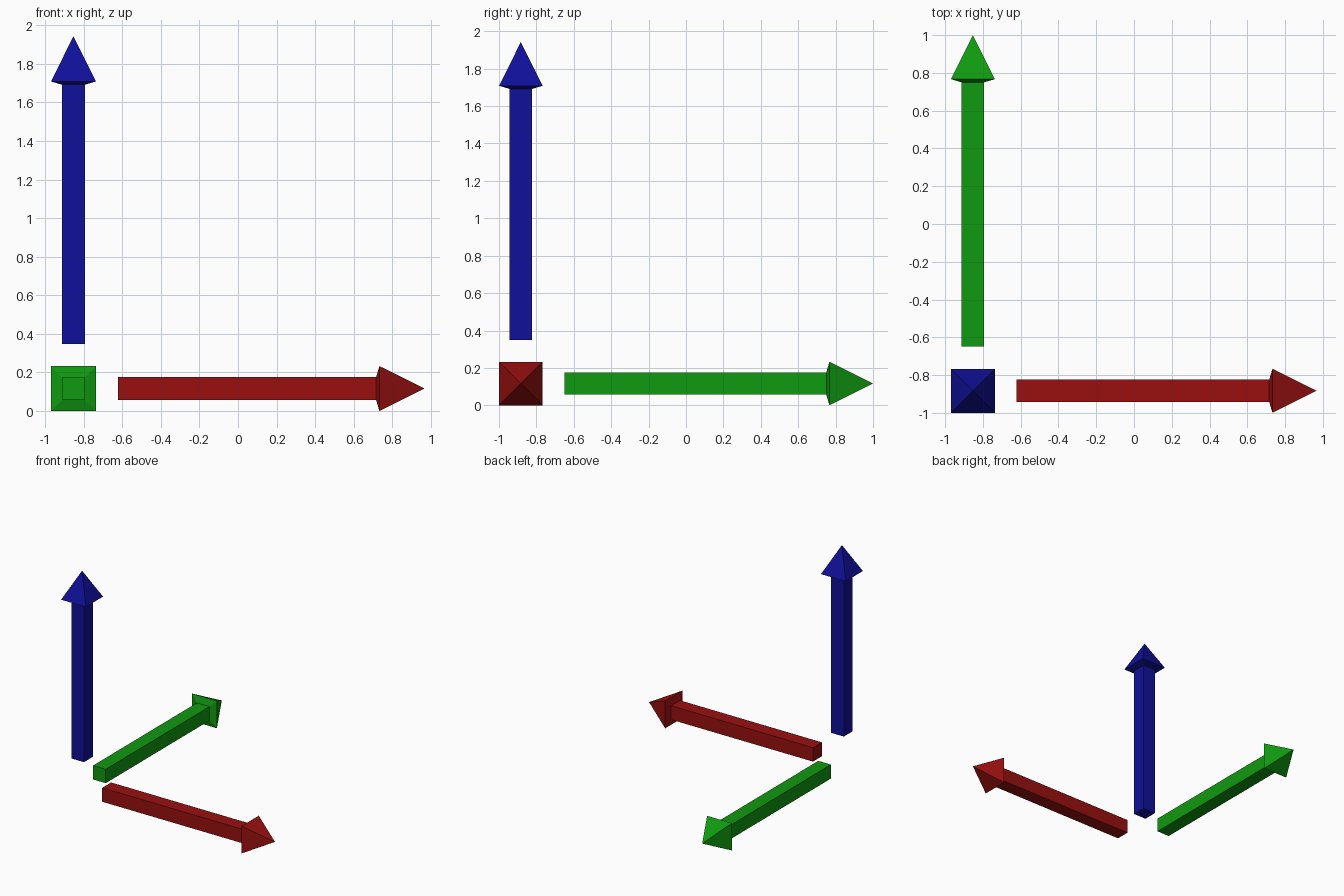
import bpy
import bmesh
from mathutils import Matrix

if "Cube" in bpy.data.objects:
    bpy.data.objects.remove(bpy.data.objects["Cube"])

ORIGIN = (-0.853, -0.883, 0.1165)   # point where the three axes would meet
SHAFT = 0.0595                      # half width of the square shaft
HEAD = 0.1165                       # half width of the square head


def arrow(name, axis, start, rim, tip, color):
    """Square arrow along one axis; distances are measured from ORIGIN."""
    bm = bmesh.new()
    # Square rings along local z: shaft end, neck, flared rim
    rings = []
    for half, z in ((SHAFT, start), (SHAFT, rim - 0.017), (HEAD, rim)):
        rings.append([bm.verts.new((x * half, y * half, z))
                      for x, y in ((-1, -1), (1, -1), (1, 1), (-1, 1))])
    point = bm.verts.new((0, 0, tip))
    bm.faces.new(rings[0][::-1])
    for i in range(4):
        j = (i + 1) % 4
        for a, b in zip(rings, rings[1:]):
            bm.faces.new((a[i], a[j], b[j], b[i]))
        bm.faces.new((rings[-1][i], rings[-1][j], point))

    # Cyclic axis swap turns local z into the wanted axis
    cols = {"X": ((0, 0, 1), (1, 0, 0), (0, 1, 0)),
            "Y": ((0, 1, 0), (0, 0, 1), (1, 0, 0)),
            "Z": ((1, 0, 0), (0, 1, 0), (0, 0, 1))}[axis]
    bm.transform(Matrix(cols).to_4x4())
    bmesh.ops.recalc_face_normals(bm, faces=bm.faces)

    mesh = bpy.data.meshes.new(name)
    bm.to_mesh(mesh)
    bm.free()
    mat = bpy.data.materials.new(name + "_paint")
    mat.diffuse_color = color
    mat.use_nodes = True
    mat.node_tree.nodes["Principled BSDF"].inputs["Base Color"].default_value = mat.diffuse_color
    mesh.materials.append(mat)
    obj = bpy.data.objects.new(name, mesh)
    obj.location = ORIGIN
    bpy.context.collection.objects.link(obj)


# Three arrows at right angles
arrow("red_x_arrow", "X", 0.232, 1.586, 1.820, (0.32, 0.005, 0.005, 1))
arrow("green_y_arrow", "Y", 0.234, 1.650, 1.883, (0.005, 0.32, 0.005, 1))
arrow("blue_z_arrow", "Z", 0.232, 1.592, 1.826, (0.005, 0.005, 0.32, 1))
